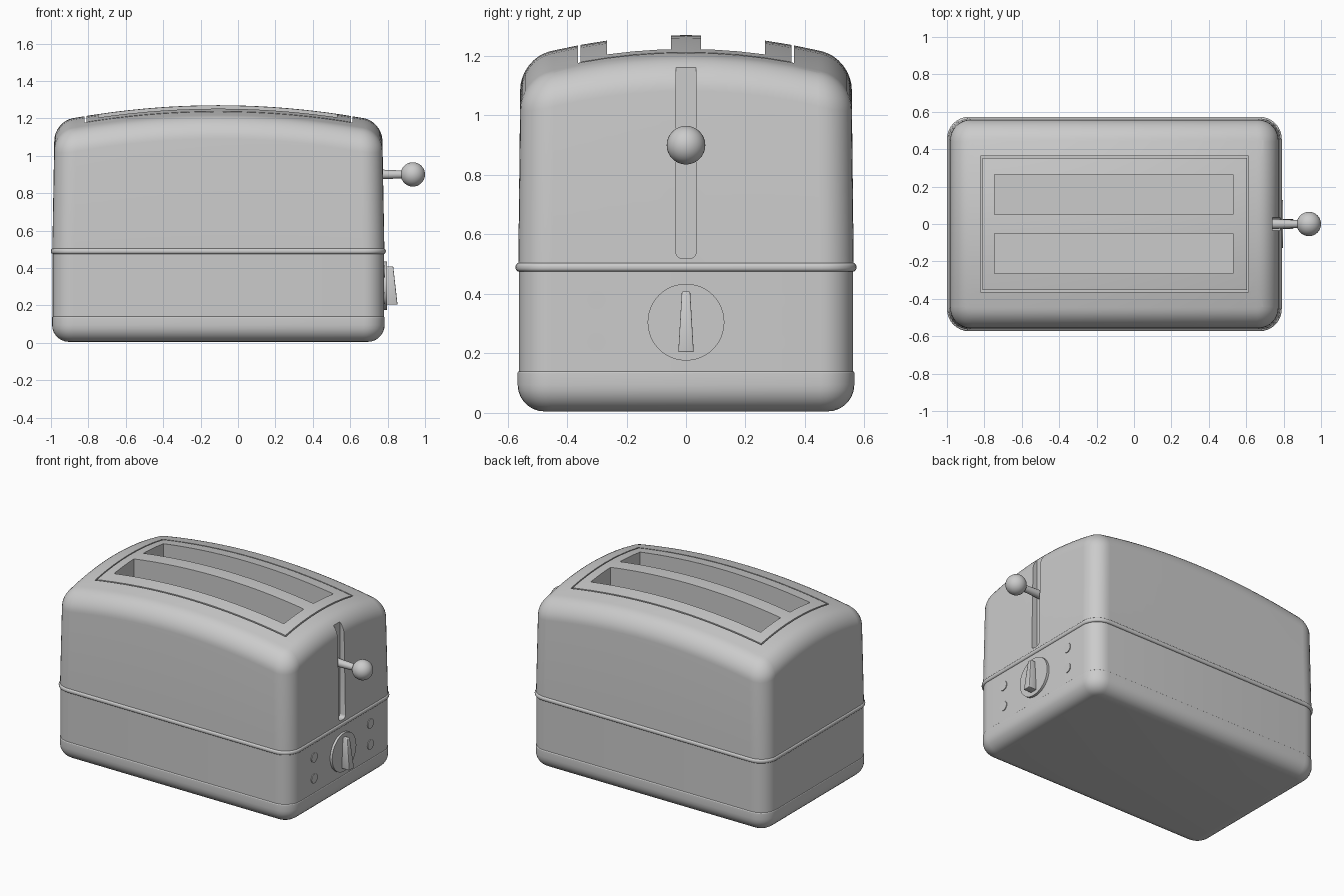
import bpy, bmesh, math
from mathutils import Vector

old = bpy.data.objects.get("Cube")
if old:
    bpy.data.objects.remove(old, do_unlink=True)

grey = bpy.data.materials.new("plain grey")
grey.use_nodes = True
grey.diffuse_color = (0.6, 0.6, 0.6, 1)
grey.node_tree.nodes["Principled BSDF"].inputs["Base Color"].default_value = (0.6, 0.6, 0.6, 1)

CX = -0.105      # middle of the housing along x
WALL = 0.783     # face of the control end


def finish(bm, name):
    bmesh.ops.recalc_face_normals(bm, faces=bm.faces)
    mesh = bpy.data.meshes.new(name)
    bm.to_mesh(mesh)
    bm.free()
    mesh.materials.append(grey)
    ob = bpy.data.objects.new(name, mesh)
    bpy.context.collection.objects.link(ob)
    return ob


def smooth(ob, angle=35):
    bpy.ops.object.select_all(action='DESELECT')
    ob.select_set(True)
    bpy.context.view_layer.objects.active = ob
    bpy.ops.object.shade_smooth_by_angle(angle=math.radians(angle))


def box_bm(lo, hi):
    bm = bmesh.new()
    bmesh.ops.create_cube(bm, size=1)
    lo, hi = Vector(lo), Vector(hi)
    for v in bm.verts:
        v.co = (lo + hi) / 2 + v.co * (hi - lo)
    return bm


def bevel(bm, edges, r, segments):
    bmesh.ops.bevel(bm, geom=edges, offset=r, segments=segments, profile=0.5, affect='EDGES')


def rounded_box(hx, hy, z0, z1, corner, top=0, bottom=0, segments=6):
    """Box with rounded corners in plan and rounded rims."""
    bm = box_bm((CX - hx, -hy, z0), (CX + hx, hy, z1))
    bevel(bm, [e for e in bm.edges if abs(e.verts[0].co.z - e.verts[1].co.z) > 0.001], corner, 8)
    for z, r in ((z1, top), (z0, bottom)):
        if r:
            bevel(bm, [e for e in bm.edges if all(abs(v.co.z - z) < 1e-4 for v in e.verts)], r, segments)
    return bm


def cut(target, cutter):
    mod = target.modifiers.new("cut", 'BOOLEAN')
    mod.object, mod.operation, mod.solver = cutter, 'DIFFERENCE', 'EXACT'
    bpy.context.view_layer.objects.active = target
    bpy.ops.object.modifier_apply(modifier=mod.name)
    bpy.data.objects.remove(cutter, do_unlink=True)


def disc(name, y, z, r, x0, x1, r2=None, segments=48):
    """Cylinder lying along x."""
    bm = bmesh.new()
    bmesh.ops.create_cone(bm, cap_ends=True, segments=segments, radius1=r,
                          radius2=r if r2 is None else r2, depth=x1 - x0)
    for v in bm.verts:
        v.co = Vector(((x0 + x1) / 2 + v.co.z, y + v.co.x, z + v.co.y))
    return finish(bm, name)


# Upper housing: rounded box whose top is arched both ways
bm = rounded_box(0.888, 0.564, 0.48, 1.27, 0.11, top=0.1, segments=8)
for axis, middle, half, count in ((0, CX, 0.77, 16), (1, 0, 0.45, 10)):
    for i in range(count + 1):
        co, no = Vector(), Vector()
        co[axis], no[axis] = middle + half * (2 * i / count - 1), 1
        bmesh.ops.bisect_plane(bm, geom=bm.verts[:] + bm.edges[:] + bm.faces[:], plane_co=co, plane_no=no)
for v in bm.verts:
    w = min(1, (v.co.z - 0.48) / 0.69)
    dx, y = v.co.x - CX, v.co.y
    v.co.z -= w * (0.112 * dx * dx + 0.255 * y * y)
    v.co.x = CX + dx * (1 - 0.012 * w)
    v.co.y = y * (1 - 0.012 * w)
housing = finish(bm, "upper_housing")

# Two bread slots
for y in (0.05, -0.265):
    cut(housing, finish(box_bm((-0.745, y, 0.52), (0.53, y + 0.215, 1.5)), "slot_cutter"))

# Seam around the top panel
X0, X1, Y, G, D = -0.82, 0.612, 0.363, 0.009, 1.13
for lo, hi in (((X0, -Y, D), (X0 + G, Y, 1.5)), ((X1 - G, -Y, D), (X1, Y, 1.5)),
               ((X0, -Y, D), (X1, G - Y, 1.5)), ((X0, Y - G, D), (X1, Y, 1.5))):
    cut(housing, finish(box_bm(lo, hi), "seam_cutter"))

# Lever track in the control end
bm = box_bm((0.74, -0.034, 0.52), (0.9, 0.034, 1.178))
bevel(bm, [e for e in bm.edges if abs(e.verts[0].co.x - e.verts[1].co.x) > 0.01], 0.02, 4)
cut(housing, finish(bm, "track_cutter"))
smooth(housing)

# Lower housing, trim band and base
smooth(finish(rounded_box(0.886, 0.561, 0.13, 0.49, 0.11), "lower_housing"))
smooth(finish(rounded_box(0.895, 0.573, 0.475, 0.504, 0.118, 0.012, 0.012, 4), "trim_band"), 50)
smooth(finish(rounded_box(0.889, 0.566, 0.005, 0.14, 0.113, 0.006, 0.09, 7), "base"), 40)

# Lever with ball grip
smooth(disc("lever_stem", 0, 0.9, 0.027, 0.738, 0.9, 0.02, 24))
bm = bmesh.new()
bmesh.ops.create_uvsphere(bm, u_segments=32, v_segments=16, radius=0.065)
bmesh.ops.translate(bm, verts=bm.verts, vec=(0.935, 0, 0.9))
smooth(finish(bm, "lever_ball"))

# Dial with wedge grip
smooth(disc("dial", 0, 0.305, 0.129, WALL - 0.03, 0.797))
bm = box_bm((0.78, -1, 0.204), (1, 1, 0.408))
for v in bm.verts:
    low = v.co.z < 0.3
    v.co.y *= 0.026 if low else 0.014
    if v.co.x > 0.9:
        v.co.x = 0.853 if low else 0.83
bevel(bm, bm.edges[:], 0.004, 2)
smooth(finish(bm, "dial_grip"), 50)

# Four flush buttons
for side in (-1, 1):
    for z in (0.38, 0.238):
        label = ("upper" if z > 0.3 else "lower") + ("_left" if side > 0 else "_right")
        smooth(disc(label + "_button", 0.301 * side, z, 0.032, WALL - 0.02, WALL + 0.003, segments=32))
